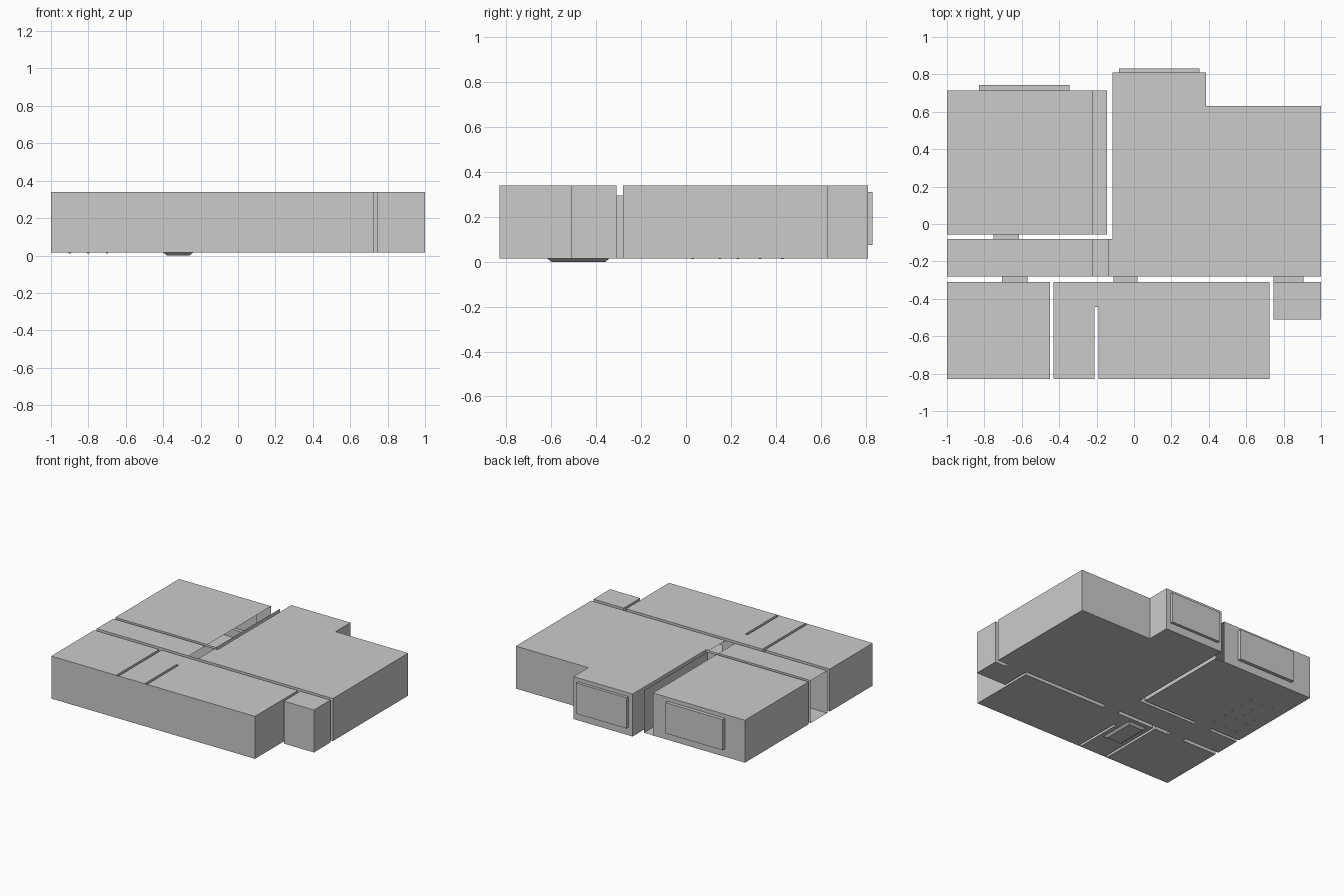
import bpy, bmesh

if "Cube" in bpy.data.objects:
    bpy.data.objects.remove(bpy.data.objects["Cube"])

FLOOR, CEIL, DOOR = 0.015, 0.34, 0.295


def finish(bm, name):
    bmesh.ops.remove_doubles(bm, verts=bm.verts, dist=0.0005)
    me = bpy.data.meshes.new(name)
    bm.to_mesh(me)
    bm.free()
    ob = bpy.data.objects.new(name, me)
    bpy.context.collection.objects.link(ob)
    return ob


def face(bm, pts):
    return bm.faces.new([bm.verts.new(p) for p in pts])


def rect(x0, x1, y0, y1):
    return [(x0, y0), (x1, y0), (x1, y1), (x0, y1)]


def wall(bm, p, q, holes):
    """Wall from p to q; holes are (start, end, z0, z1) along the wall's own axis."""
    axis = 0 if abs(p[0] - q[0]) > abs(p[1] - q[1]) else 1
    flip = p[axis] > q[axis]
    a, b = sorted((p[axis], q[axis]))

    def panel(u0, u1, z0, z1):
        if u1 - u0 < 1e-4 or z1 - z0 < 1e-4:
            return
        if flip:
            u0, u1 = u1, u0
        pt = lambda u, z: (u, p[1], z) if axis == 0 else (p[0], u, z)
        face(bm, [pt(u0, z0), pt(u1, z0), pt(u1, z1), pt(u0, z1)])

    for s, e, z0, z1 in sorted(holes):
        panel(a, s, FLOOR, CEIL)
        panel(s, e, FLOOR, z0)
        panel(s, e, z1, CEIL)
        a = e
    panel(a, b, FLOOR, CEIL)


def room(name, plan, holes={}, ceilings=None):
    """Hollow room shell: plan runs counter-clockwise, holes keyed by wall index."""
    bm = bmesh.new()
    face(bm, [(x, y, FLOOR) for x, y in reversed(plan)])
    for c in ceilings or [plan]:
        face(bm, [(x, y, CEIL) for x, y in c])
    for i, p in enumerate(plan):
        wall(bm, p, plan[(i + 1) % len(plan)], holes.get(i, []))
    return finish(bm, name)


def doorway(name, x0, x1, y0, y1):
    # floor, lintel and two jambs, open at both ends
    bm = bmesh.new()
    a, b = FLOOR, DOOR
    ring = [(x0, a), (x0, b), (x1, b), (x1, a)]
    for (xa, za), (xb, zb) in zip(ring, ring[1:] + ring[:1]):
        face(bm, [(xa, y0, za), (xb, y0, zb), (xb, y1, zb), (xa, y1, za)])
    bmesh.ops.recalc_face_normals(bm, faces=bm.faces)
    finish(bm, name)


def box(name, x0, x1, y0, y1, z0, z1, inset=0.0):
    # box whose bottom may be narrower than its top
    bm = bmesh.new()
    bmesh.ops.create_cube(bm, size=1)
    for v in bm.verts:
        t = inset if v.co.z < 0 else 0
        v.co = (x0 + t if v.co.x < 0 else x1 - t,
                y0 + t if v.co.y < 0 else y1 - t,
                z0 if v.co.z < 0 else z1)
    return finish(bm, name)


def window_bay(name, x0, x1, y0, y1, z0, z1):
    ob = box(name, x0, x1, y0, y1, z0, z1)
    bm = bmesh.new()
    bm.from_mesh(ob.data)
    bmesh.ops.delete(bm, geom=[f for f in bm.faces if f.normal.y < -0.5], context='FACES')
    bm.to_mesh(ob.data)
    bm.free()


def door_hole(x0, x1):
    return (x0, x1, FLOOR, DOOR)


D_BED, D_LEFT, D_MAIN, D_ENTRY = (-0.75, -0.615), (-0.705, -0.57), (-0.11, 0.02), (0.745, 0.905)
WIN = (0.075, 0.31)

# living room with corridor, open at the corridor's left end
room("living_room",
     [(-1, -.28), (1, -.28), (1, .63), (.385, .63), (.385, .81),
      (-.115, .81), (-.115, -.08), (-1, -.08)],
     {0: [door_hole(*D_LEFT), door_hole(*D_MAIN), door_hole(*D_ENTRY)],
      4: [(-.08, .35, *WIN)],
      6: [door_hole(*D_BED)],
      7: [(-.28, -.08, FLOOR, CEIL)]},
     [rect(-1, -.22, -.28, -.08),
      [(-.14, -.28), (1, -.28), (1, .63), (.385, .63), (.385, .81),
       (-.115, .81), (-.115, -.08), (-.14, -.08)]])

# bedroom with an open strip beside its right wall
room("bedroom", rect(-1, -.145, -.055, .715),
     {0: [door_hole(*D_BED)],
      2: [(-.83, -.345, *WIN), (-.22, -.145, FLOOR, CEIL)]},
     [rect(-1, -.22, -.055, .715)])

# front rooms
room("front_left_room", rect(-1, -.45, -.83, -.31), {2: [door_hole(*D_LEFT)]})
room("front_main_room",
     [(-.43, -.83), (-.21, -.83), (-.21, -.445), (-.19, -.445), (-.19, -.83),
      (.725, -.83), (.725, -.31), (-.43, -.31)],
     {6: [door_hole(*D_MAIN)]})
room("entry_nook", rect(.745, 1, -.51, -.31), {2: [door_hole(*D_ENTRY)]})

# outer skin closing the wall gaps at the front
bm = bmesh.new()
for x0, x1 in ((-.45, -.43), (-.21, -.19)):
    wall(bm, (x0, -.83), (x1, -.83), [])
finish(bm, "front_wall_infill")

# doorways
doorway("bedroom_doorway", *D_BED, -.08, -.055)
for n, d in (("left", D_LEFT), ("main", D_MAIN), ("entry", D_ENTRY)):
    doorway(n + "_doorway", *d, -.31, -.28)

# window bays
window_bay("bedroom_window", -.83, -.345, .715, .742, *WIN)
window_bay("living_window", -.08, .35, .81, .832, *WIN)

# bathtub base dipping below the floor
box("bathtub", -.40, -.24, -.62, -.34, 0, FLOOR + .001, .02)

# furniture feet just under the floor
for i, x in enumerate((-.90, -.80, -.70)):
    for j, y in enumerate((.03, .15, .23, .33, .43)):
        box(f"foot_{i}_{j}", x - .006, x + .006, y - .006, y + .006, .012, FLOOR + .001)
